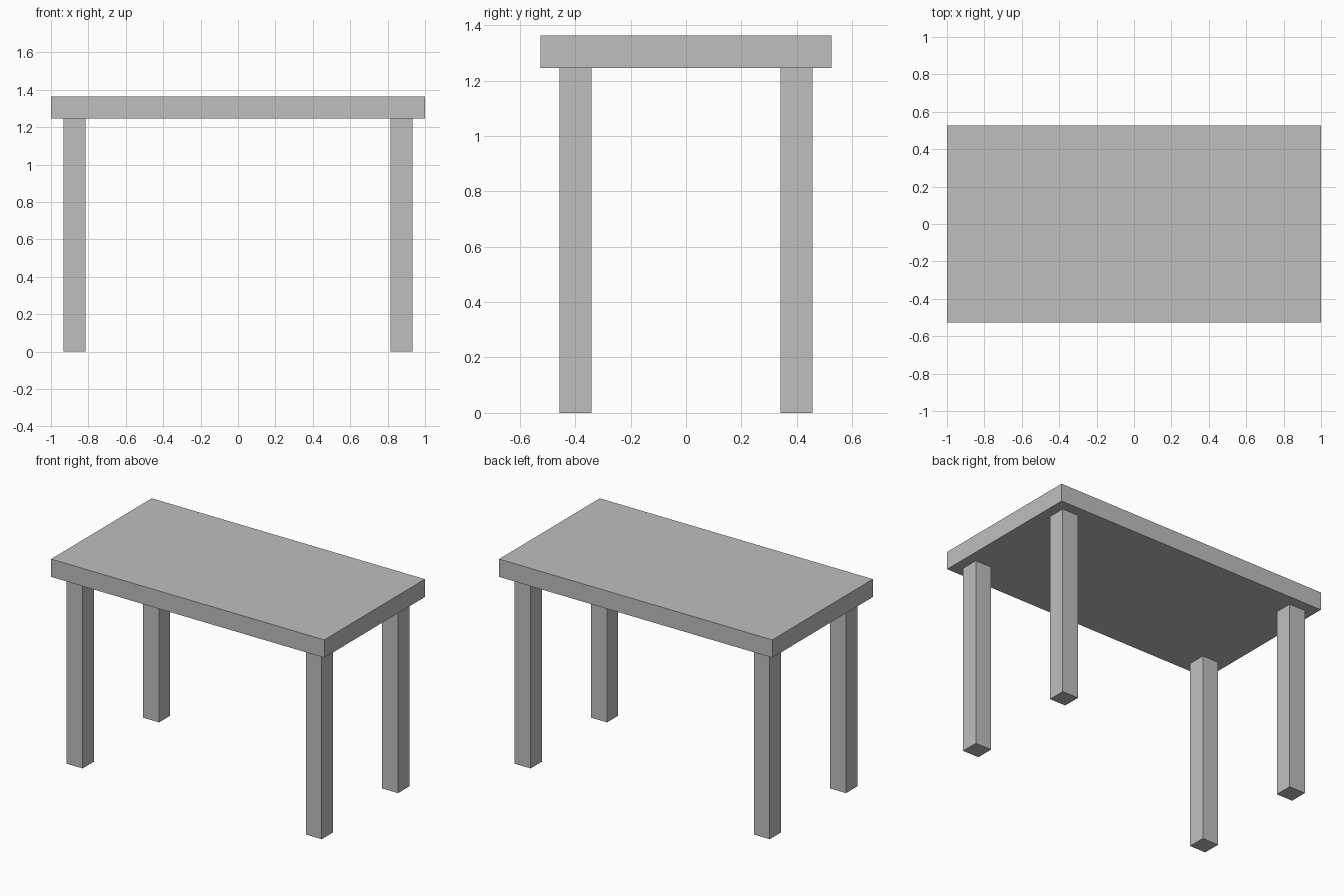
import bpy

cube = bpy.data.objects.get("Cube")
if cube:
    bpy.data.objects.remove(cube, do_unlink=True)

# Single plain grey material
grey = bpy.data.materials.new("light_grey")
grey.use_nodes = True
colour = (0.52, 0.52, 0.52, 1)
grey.diffuse_color = colour
grey.node_tree.nodes["Principled BSDF"].inputs["Base Color"].default_value = colour


def box(name, size, centre):
    bpy.ops.mesh.primitive_cube_add(size=1, location=centre)
    obj = bpy.context.object
    obj.name = name
    obj.scale = size
    bpy.ops.object.transform_apply(location=False, rotation=False, scale=True)
    obj.data.materials.append(grey)
    return obj


LENGTH, DEPTH, HEIGHT = 2.0, 1.052, 1.363
THICKNESS = 0.118
LEG = 0.117
LEG_X, LEG_Y = 0.875, 0.399
leg_height = HEIGHT - THICKNESS

# Table top slab
box("table_top", (LENGTH, DEPTH, THICKNESS), (0, 0, HEIGHT - THICKNESS / 2))

# Four square legs, inset from the corners
for end, sy in (("front", -1), ("back", 1)):
    for side, sx in (("left", 1), ("right", -1)):
        box(f"{end}_{side}_leg", (LEG, LEG, leg_height),
            (sx * LEG_X, sy * LEG_Y, leg_height / 2))
